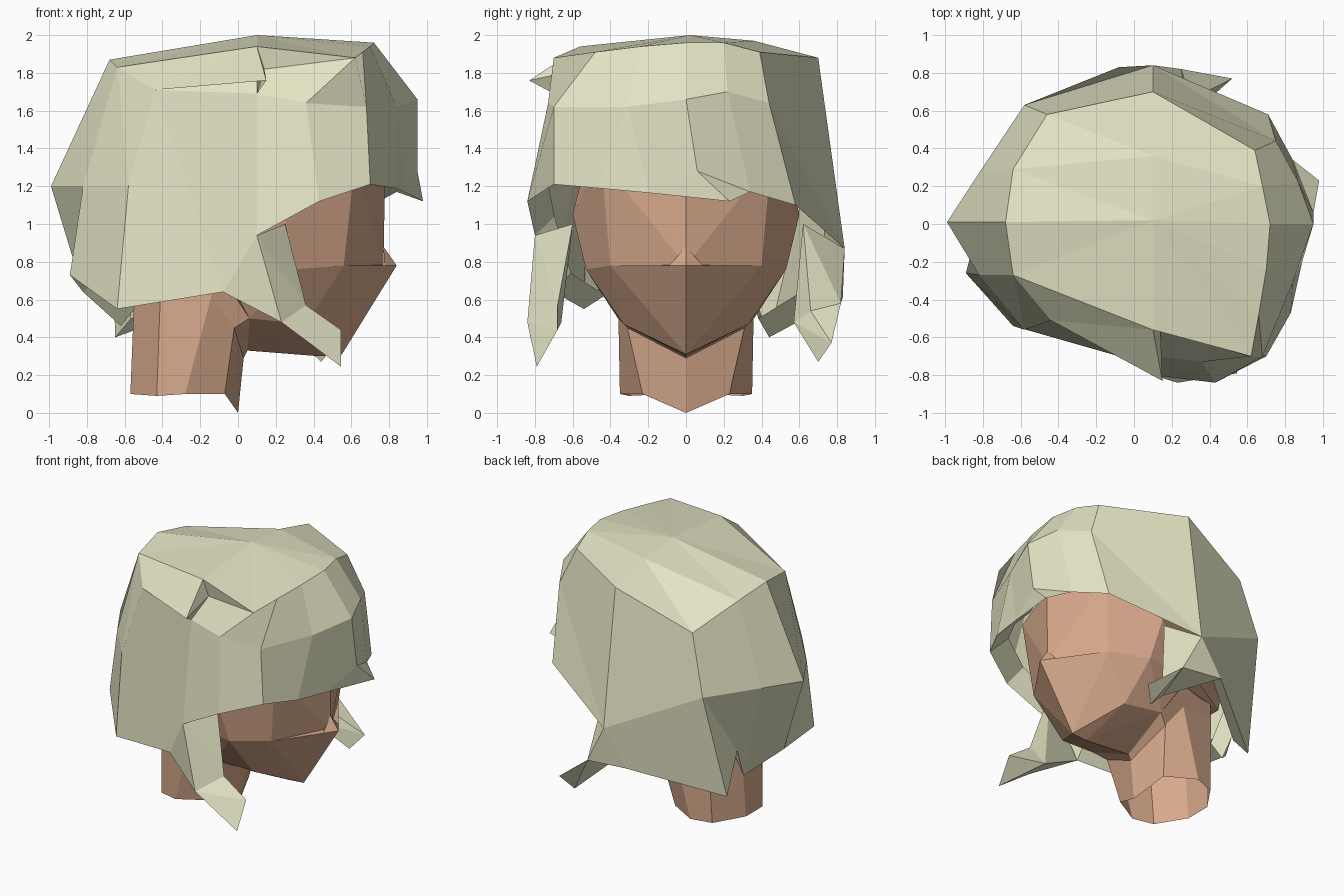
import bpy
import bmesh

default_cube = bpy.data.objects.get("Cube")
if default_cube:
    bpy.data.objects.remove(default_cube, do_unlink=True)


def make_material(name, color):
    material = bpy.data.materials.new(name)
    material.use_nodes = True
    material.diffuse_color = color
    shader = material.node_tree.nodes["Principled BSDF"]
    shader.inputs["Base Color"].default_value = color
    shader.inputs["Roughness"].default_value = 0.9
    return material


skin = make_material("warm skin", (0.68, 0.40, 0.26, 1))
blonde = make_material("pale blonde", (0.77, 0.77, 0.55, 1))


def finish(name, bm, material):
    """Turn a bmesh into a flat shaded object."""
    bmesh.ops.recalc_face_normals(bm, faces=bm.faces[:])
    mesh = bpy.data.meshes.new(name)
    bm.to_mesh(mesh)
    bm.free()
    mesh.materials.append(material)
    obj = bpy.data.objects.new(name, mesh)
    bpy.context.scene.collection.objects.link(obj)


def flip(point):
    return (point[0], -point[1], point[2])


def hull(name, points, material, mirrored=False):
    """Faceted solid wrapped around a few corner points."""
    corners = set(points)
    if mirrored:
        corners |= {flip(p) for p in points if p[1]}
    bm = bmesh.new()
    for corner in sorted(corners):
        bm.verts.new(corner)
    result = bmesh.ops.convex_hull(bm, input=bm.verts[:])
    spare = {g for g in result["geom_interior"] + result["geom_unused"]
             if isinstance(g, bmesh.types.BMVert)}
    bmesh.ops.delete(bm, geom=list(spare), context="VERTS")
    bmesh.ops.dissolve_limit(bm, angle_limit=0.03, verts=bm.verts[:], edges=bm.edges[:])
    finish(name, bm, material)


def shell(name, polygons, material):
    """Open surface from polygons that share corners; collapsed ones are skipped."""
    bm = bmesh.new()
    shared = {}
    for polygon in polygons:
        corners = list(dict.fromkeys(polygon))
        if len(corners) < 3:
            continue
        for corner in corners:
            if corner not in shared:
                shared[corner] = bm.verts.new(corner)
        bm.faces.new([shared[corner] for corner in corners])
    finish(name, bm, material)


def ring_pairs(items):
    return zip(items, items[1:] + items[:1])


def loft(columns):
    """Quads between neighbouring columns of a closed loop."""
    return [(here[row], there[row], there[row + 1], here[row + 1])
            for here, there in ring_pairs(columns)
            for row in range(len(here) - 1)]


# Head: upper face and skull, then the jaw with its ridge from nose to chin, facing +x
cheeks = [(.56, .4, .78), (.3, .53, .76), (-.1, .5, .8)]
forehead = [(.78, 0, 1.34), (.62, .45, 1.34), (.25, .6, 1.05), (.2, .5, 1.45), (.77, 0, .78)]
skull_back = [(-.5, .3, .75), (-.6, .3, 1.2), (-.4, .3, 1.5)]
nose_tip = (.84, 0, .78)
chin = [(.55, 0, .31), (.43, 0, .3)]
jaw_corner = (.06, .36, .5)
throat = (.05, 0, .33)
hull("head", forehead + cheeks + skull_back, skin, mirrored=True)
hull("jaw", [nose_tip, (.36, .33, .47), jaw_corner, throat] + cheeks + chin,
     skin, mirrored=True)
hull("nose", [nose_tip, (.77, 0, .88), (.775, .09, .78)], skin, mirrored=True)

# Neck: open tube with a pointed front edge, flaring into the jaw
neck_front = ((0, 0, 0), (.03, 0, .29), throat)
neck_side = [
    ((-.07, .23, .1), (-.02, .31, .45), jaw_corner),
    ((-.28, .35, .1), (-.14, .36, .62), (-.1, .42, .82)),
    ((-.43, .3, .09), (-.41, .33, .65), (-.4, .33, .82)),
    ((-.57, .1, .1), (-.55, .12, .6), (-.54, .12, .82)),
]
other_side = [tuple(flip(p) for p in column) for column in reversed(neck_side)]
shell("neck", loft([neck_front] + neck_side + other_side), skin)

# Hair cap: each column runs crown, middle, hem
back_left_crown = (-.46, .58, 1.64)
back_left_side = (-.58, .63, 1.2)
left_crown = (.1, .7, 1.88)
left_temple = (.1, .84, .87)
left_nape = (-.08, .83, .61)
front_left = (.64, .39, 1.91)
fringe_crown = (.68, .2, 1.96)
fringe_left = (.84, .34, 1.17)
fringe_fold = (.95, .06, 1.28)
fringe_tip = (.98, .23, 1.12)
fringe_right = (.89, -.2, 1.165)
brow = (.7, -.24, 1.94)
brow_side = (.84, -.31, 1.62)
right_front = (.62, -.7, 1.88)
right_crown = (.1, -.56, 1.94)
right_recess = (.14, -.55, 1.82)
right_notch = (.1, -.7, 1.69)
right_fold = (-.44, -.51, 1.71)
right_temple = (.1, -.8, .94)
right_nape = (-.08, -.7, .64)
back_right_crown = (-.64, -.27, 1.83)

back_columns = [
    ((-.68, .01, 1.87), (-.99, .01, 1.2), (-.82, 0, .64)),
    ((-.64, .29, 1.82), (-.82, .27, 1.2), (-.62, .2, .46)),
    (back_left_crown, back_left_side, (-.66, .33, .71)),
    (back_left_crown, back_left_side, (-.65, .44, .4)),
]
left_columns = [
    (left_crown, left_temple, left_nape),
    (left_crown, left_temple, left_temple),
]
fringe_columns = [
    (front_left, (.75, .44, 1.64), (.71, .58, 1.1)),
    (fringe_crown, (.87, .22, 1.7), fringe_left),
    ((.72, 0, 1.96), (.95, 0, 1.66), fringe_fold),
    (brow, brow_side, fringe_right),
    (brow, brow_side, (.83, -.47, 1.19)),
    ((.66, -.48, 1.91), (.68, -.7, 1.62), (.7, -.7, 1.21)),
]
right_columns = [
    (right_front, (.36, -.73, 1.64), (.43, -.84, 1.12)),
    (right_recess, right_notch, right_temple),
    (right_crown, right_notch, right_temple),
    (right_crown, right_fold, right_nape),
    (back_right_crown, right_fold, right_nape),
    (back_right_crown, (-.58, -.56, 1.2), (-.64, -.54, .55)),
    (back_right_crown, (-.82, -.27, 1.2), (-.89, -.26, .73)),
]


def lining(point):
    """Matching point on the inner rim, up inside the hem."""
    x, y, z = point
    return (x * .87, y * .87, z + .1)


columns = back_columns + left_columns + fringe_columns + right_columns
hair = loft([column + (lining(column[-1]),) for column in columns])

# Pointed lock at the end of the fringe
hair.append((fringe_left, fringe_fold, fringe_tip))
hair.append((fringe_fold, fringe_right, fringe_tip))

# Crown of the hair: two fans around a short ridge, and the parting under the right edge
crown = [p for p in dict.fromkeys(c[0] for c in columns) if p != right_recess]
top_middle = (.1, .02, 2)
top_left = (.1, .36, 1.97)
ridge_start = 1
ridge_end = crown.index(fringe_crown)
for i, (here, there) in enumerate(ring_pairs(crown)):
    hub = top_left if ridge_start <= i < ridge_end else top_middle
    hair.append((here, hub, there))
hair.append((crown[ridge_start], top_middle, top_left))
hair.append((crown[ridge_end], top_left, top_middle))
hair.append((right_front, right_crown, right_recess))
shell("hair_cap", hair, blonde)

# Loose tuft sticking out on the right of the crown, open underneath
tuft_tip = (.15, -.83, 1.76)
shell("crown_tuft", [(right_crown, right_fold, tuft_tip),
                     (right_crown, tuft_tip, right_recess),
                     (tuft_tip, right_notch, right_recess)], blonde)


def side_lock(name, roots, bend, tips):
    """Lock of hair that narrows from its roots, over a bend, to its tip."""
    hull(name + "_upper", roots + bend, blonde)
    hull(name + "_tip", bend + tips, blonde)


side_lock("right_lock",
          [right_temple, right_nape, (.25, -.6, 1)],
          [(.23, -.84, .48), (.36, -.68, .57), (.24, -.66, .48)],
          [(.545, -.79, .245), (.545, -.68, .44)])
side_lock("left_lock",
          [left_temple, left_nape, (.25, .62, 1)],
          [(.25, .82, .58), (.3, .66, .54), (.22, .57, .48)],
          [(.44, .7, .27), (.52, .77, .37)])
